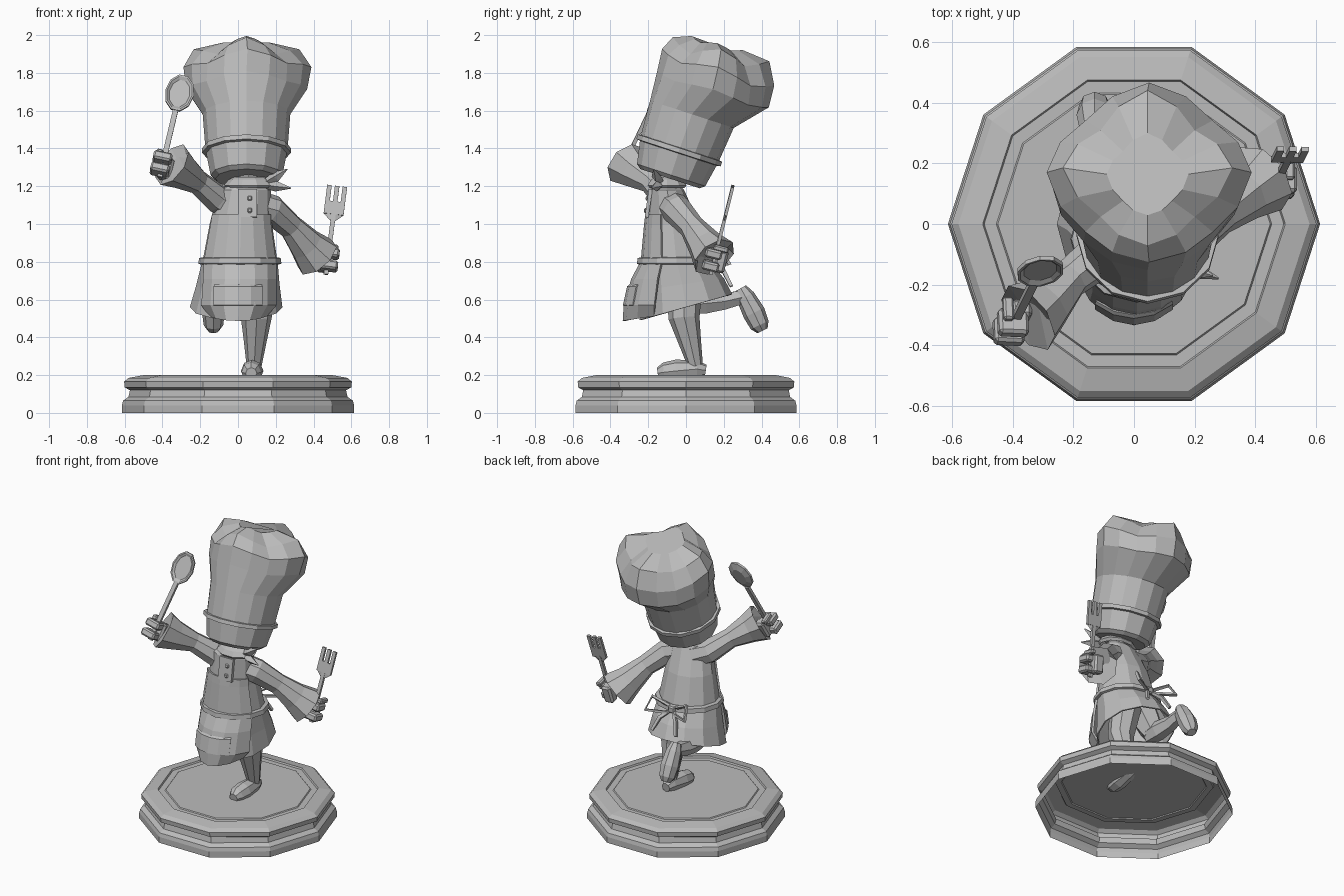
import bpy, bmesh
from math import sin, cos, pi, radians
from mathutils import Matrix, Vector

old = bpy.data.objects.get("Cube")
if old:
    bpy.data.objects.remove(old)

grey = bpy.data.materials.new("stone grey")
grey.use_nodes = True
grey.diffuse_color = (0.5, 0.5, 0.5, 1)
grey.node_tree.nodes["Principled BSDF"].inputs["Base Color"].default_value = (0.5, 0.5, 0.5, 1)


def finish(name, bm, matrix=None):
    bmesh.ops.recalc_face_normals(bm, faces=bm.faces)
    mesh = bpy.data.meshes.new(name)
    bm.to_mesh(mesh)
    bm.free()
    mesh.materials.append(grey)
    obj = bpy.data.objects.new(name, mesh)
    bpy.context.collection.objects.link(obj)
    if matrix:
        obj.matrix_world = matrix
    return obj


def skin(bm, rows, closed, cap_start, cap_end):
    loops = [[bm.verts.new(p) for p in row] for row in rows]
    n = len(loops[0])
    for a, b in zip(loops, loops[1:]):
        for i in range(n if closed else n - 1):
            j = (i + 1) % n
            bm.faces.new((a[i], a[j], b[j], b[i]))
    if cap_start:
        bm.faces.new(loops[0])
    if cap_end:
        bm.faces.new(loops[-1])


def shell(name, rings, n=12, arc=None, caps=(False, True), matrix=None, thick=0):
    """Rings are cx, cy, z, rx, ry, then optional slope and lobe depth; arc is in degrees."""
    rows = []
    for cx, cy, z, rx, ry, *extra in rings:
        slope, lobe = (extra + [0, 0])[:2]
        row = []
        for i in range(n):
            a = 2 * pi * i / n
            if arc:
                a = radians(arc[0] + (arc[1] - arc[0]) * i / (n - 1))
            puff = lobe * cos(4 * a)
            row.append((cx + rx * (1 + puff) * cos(a), cy + ry * (1 + puff) * sin(a),
                        z + slope * ry * sin(a) + rx * puff))
        rows.append(row)
    bm = bmesh.new()
    if arc:
        caps = (False, False)
    skin(bm, rows, arc is None, *caps)
    obj = finish(name, bm, matrix)
    if thick:
        mod = obj.modifiers.new("thickness", 'SOLIDIFY')
        mod.thickness = thick
    return obj


def limb(name, path, n=6, caps=(True, True)):
    """Tube through points given as x, y, z, radius."""
    pts = [Vector(p[:3]) for p in path]
    rows, q, last = [], None, None
    for i, p in enumerate(pts):
        t = (pts[min(i + 1, len(pts) - 1)] - pts[max(i - 1, 0)]).normalized()
        q = last.rotation_difference(t) @ q if last else t.to_track_quat('Z', 'Y')
        last = t
        r = path[i][3]
        rows.append([p + q @ Vector((r * cos(2 * pi * k / n), r * sin(2 * pi * k / n), 0)) for k in range(n)])
    bm = bmesh.new()
    skin(bm, rows, True, *caps)
    return finish(name, bm)


def box(name, center, size, matrix=None, bevel=0):
    bm = bmesh.new()
    bmesh.ops.create_cube(bm, size=1, matrix=Matrix.Translation(center) @ Matrix.Diagonal((*size, 1)))
    if bevel:
        bmesh.ops.bevel(bm, geom=bm.edges[:], offset=bevel, segments=1, affect='EDGES')
    return finish(name, bm, matrix)


# Stepped ten-sided pedestal, open underneath
profile = [(.615, 0), (.615, .04), (.608, .065), (.58, .085), (.572, .12), (.6, .135), (.603, .165), (.58, .185),
           (.5, .2), (.495, .19), (.455, .19), (.45, .196)]
shell("pedestal", [(0, 0, z, r, r) for r, z in profile], n=10)

# Standing leg and shoe
limb("standing_leg", [(.06, -.01, .72, .1), (.098, -.01, .5, .082), (.092, .015, .4, .064), (.085, .05, .25, .04)], n=8)
limb("standing_shoe", [(.08, .105, .225, .03), (.08, .06, .232, .048), (.075, -.05, .222, .06),
                       (.07, -.115, .215, .052), (.07, -.15, .21, .03)], n=8)

# Leg kicked out behind
limb("raised_thigh", [(-.08, -.02, .76, .1), (-.11, .02, .64, .085), (-.12, .05, .57, .065)])
limb("raised_shin", [(-.11, .01, .57, .055), (-.12, .1, .58, .062), (-.13, .2, .59, .05), (-.13, .31, .615, .04)])
limb("raised_shoe", [(-.13, .29, .66, .032), (-.13, .315, .615, .05), (-.13, .36, .53, .06),
                     (-.13, .39, .465, .052), (-.13, .405, .435, .03)], n=8)

# Coat with a flaring, sloping skirt
shell("coat_body", [(.01, -.05, .79, .2, .18), (.015, -.07, 1.0, .165, .14), (.035, -.1, 1.18, .14, .09),
                    (.055, -.11, 1.22, .07, .06)], caps=(False, True))
shell("coat_skirt", [(.01, -.05, .8, .2, .18), (0, -.02, .68, .22, .22, .15), (-.01, 0, .56, .245, .245, .28)],
      caps=(False, False), thick=.008)
placket_tilt = Matrix.Translation((.05, -.198, 1.11)) @ Matrix.Rotation(radians(-8), 4, 'X')
box("coat_placket", (0, 0, 0), (.1, .02, .15), placket_tilt)
for i, z in enumerate((-.04, .025)):
    box(f"coat_button_{i}", (.012, -.012, z), (.026, .014, .026), placket_tilt, .006)

# Apron, pocket and waist string
shell("apron_bib", [(.01, -.05, .8, .212, .19), (.015, -.07, 1.0, .177, .152), (.018, -.076, 1.05, .172, .14)],
      n=7, arc=(-155, -25), thick=.012)
shell("apron_skirt", [(.01, -.05, .8, .212, .192), (.01, -.05, .71, .215, .24), (.005, -.05, .57, .22, .28),
                      (0, -.05, .53, .17, .285, .15)], n=7, arc=(-155, -25), thick=.015)
shell("apron_pocket", [(0, -.05, .68, .22, .25), (0, -.05, .67, .225, .262), (0, -.05, .57, .225, .284)],
      n=5, arc=(-125, -55), thick=.008)
shell("waist_string", [(.01, -.05, z, rx, rx - .01) for z, rx in ((.785, .205), (.79, .22), (.82, .216), (.825, .19))],
      caps=(False, False))

# Bow tied at the back
for side in (-1, 1):
    loop = [(0, .13, .8), (.13, .18, .87), (.15, .23, .79), (.03, .17, .78)]
    limb(f"bow_loop_{side}", [(side * x, y, z, .012) for x, y, z in loop + loop[:1]], n=4)
    limb(f"bow_tail_{side}", [(0, .14, .8, .01), (side * .06, .2, .75, .015), (side * .09, .24, .67, .012)], n=4)
box("bow_knot", (0, .145, .8), (.05, .04, .045), bevel=.008)

# Flared sleeves
limb("right_sleeve", [(-.02, -.07, 1.1, .085), (-.11, -.1, 1.135, .077), (-.21, -.18, 1.22, .065),
                      (-.29, -.26, 1.275, .095), (-.35, -.31, 1.315, .125), (-.325, -.285, 1.3, .08)], n=8)
limb("left_sleeve", [(.08, -.08, 1.1, .085), (.18, -.05, 1.075, .08), (.28, .03, .985, .068),
                     (.36, .1, .89, .095), (.42, .15, .825, .125), (.395, .13, .85, .08)], n=8)


# Gripping hand in the frame of its utensil, whose handle runs along local z
def grip_frame(origin, tip):
    origin = Vector(origin)
    direction = (Vector(tip) - origin).normalized()
    return Matrix.Translation(origin) @ Vector((0, 0, 1)).rotation_difference(direction).to_matrix().to_4x4()


def hand(name, frame, side):
    box(name + "_palm", (-side * .02, .035, 0), (.07, .06, .12), frame, .012)
    for i in (-1, 1):
        box(f"{name}_finger_{i}", (side * .008, -.012, i * .034), (.1, .09, .048), frame, .01)
    box(name + "_thumb", (side * .03, .02, .07), (.035, .08, .03), frame, .007)


spoon = grip_frame((-.4, -.33, 1.31), (-.305, -.14, 1.71))
hand("right_hand", spoon, -1)
box("spoon_handle", (0, 0, .13), (.028, .02, .4), spoon)
shell("spoon_bowl", [(0, 0, -.016, .045, .065), (0, 0, 0, .077, .108), (0, 0, .014, .077, .108),
                     (0, 0, .014, .068, .098), (0, 0, .004, .055, .082)], n=10, caps=(True, True),
      matrix=spoon @ Matrix.Translation((0, 0, .43)) @ Matrix.Rotation(pi / 2, 4, 'X'))

fork = grip_frame((.475, .15, .81), (.525, .248, 1.2))
hand("left_hand", fork, 1)
box("fork_handle", (0, 0, .09), (.024, .018, .34), fork)
box("fork_base", (0, 0, .285), (.106, .016, .07), fork)
limb_taper = [(0, 0, z, r, .008) for z, r in ((.215, .014), (.25, .053))]
shell("fork_neck", limb_taper, n=4, caps=(True, True), matrix=fork)
for i in (-1, 0, 1):
    box(f"fork_tine_{i}", (i * .041, 0, .36), (.024, .016, .09), fork)

# Neck and knotted scarf
limb("neck", [(.055, -.1, 1.17, .06), (.055, -.085, 1.3, .06)], n=8)
shell("scarf", [(.06, -.1, z, r, r * .8) for z, r in ((1.19, .12), (1.205, .135), (1.235, .11), (1.25, .08))], n=10)
for i, tip in enumerate(((.26, -.17, 1.29), (.28, -.18, 1.19))):
    limb(f"scarf_tail_{i}", [(.13, -.13, 1.21, .018), (.2, -.155, (1.21 + tip[2]) / 2, .028), (*tip, .003)], n=4)

# Tall hat, leaning back, with a crown of four puffed lobes
hat = Matrix.Translation((.045, -.085, 1.24)) @ Matrix.Rotation(-.315, 4, 'X')
shell("hat_band", [(0, 0, 0, .165, .165), (0, 0, .02, .19, .19), (0, 0, .15, .215, .215)],
      caps=(True, True), matrix=hat)
shell("hat_trim", [(0, 0, z, r, r) for z, r in ((.14, .205), (.145, .235), (.17, .235), (.175, .205))],
      caps=(False, False), matrix=hat)
shell("hat_crown", [(0, 0, .16, .217, .217), (0, .005, .36, .232, .233), (0, .07, .51, .31, .3, 0, .035),
                    (.005, .06, .62, .318, .293, 0, .065), (0, .045, .705, .25, .235, .08, .12),
                    (0, .015, .75, .125, .13, .05, .08)], n=16, matrix=hat)
